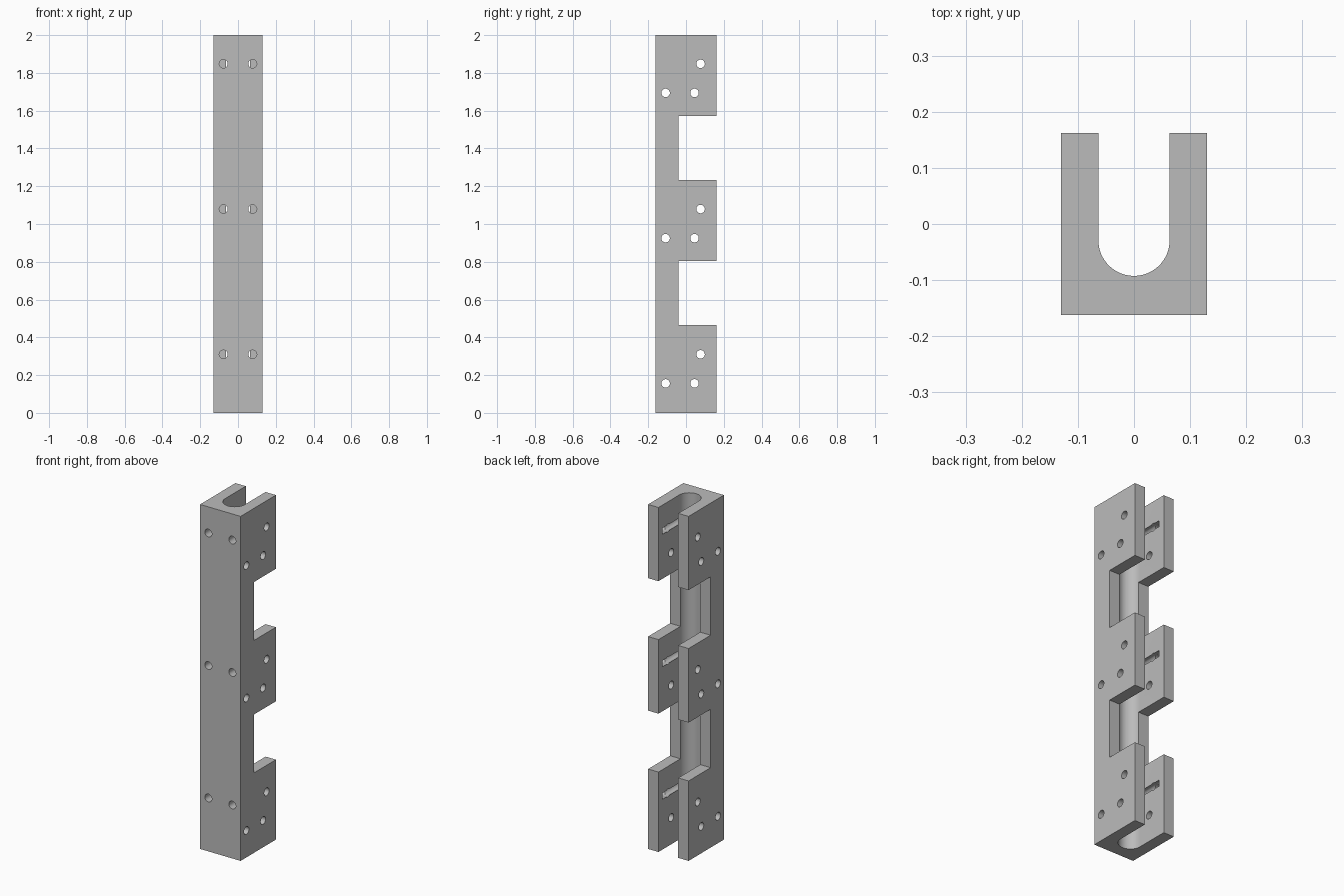
import bpy, bmesh, math
from mathutils import Matrix, Vector

cube = bpy.data.objects.get("Cube")
if cube:
    bpy.data.objects.remove(cube, do_unlink=True)

HALF_X, HALF_Y, HEIGHT = 0.13, 0.162, 2.0
SLOT_R, SLOT_Y = 0.0635, -0.029
HOLE_R = 0.0225
PITCH = 0.769

grey = bpy.data.materials.new("machined_grey")
grey.use_nodes = True
colour = (0.5, 0.5, 0.5, 1)
grey.diffuse_color = colour
grey.node_tree.nodes["Principled BSDF"].inputs["Base Color"].default_value = colour


def add_object(name, bm):
    bmesh.ops.recalc_face_normals(bm, faces=bm.faces)
    mesh = bpy.data.meshes.new(name)
    bm.to_mesh(mesh)
    bm.free()
    mesh.materials.append(grey)
    obj = bpy.data.objects.new(name, mesh)
    bpy.context.scene.collection.objects.link(obj)
    return obj


def add_cylinder(bm, start, end, r_start, r_end):
    """Cylinder or cone between two points."""
    start, end = Vector(start), Vector(end)
    axis = end - start
    turn = axis.to_track_quat('Z', 'Y').to_matrix().to_4x4()
    bmesh.ops.create_cone(bm, cap_ends=True, segments=32, radius1=r_start,
                          radius2=r_end, depth=axis.length,
                          matrix=Matrix.Translation((start + end) / 2) @ turn)


def add_box(bm, low, high):
    low, high = Vector(low), Vector(high)
    bmesh.ops.create_cube(bm, size=1, matrix=Matrix.Translation((low + high) / 2)
                          @ Matrix.Diagonal((*(high - low), 1)))


# U-shaped channel profile, extruded upwards
profile = [(-HALF_X, HALF_Y), (-HALF_X, -HALF_Y), (HALF_X, -HALF_Y),
           (HALF_X, HALF_Y), (SLOT_R, HALF_Y)]
steps = 32
for i in range(steps + 1):
    a = -math.pi * i / steps
    profile.append((SLOT_R * math.cos(a), SLOT_Y + SLOT_R * math.sin(a)))
profile.append((-SLOT_R, HALF_Y))
bm = bmesh.new()
base = bm.faces.new([bm.verts.new((x, y, 0)) for x, y in profile])
top = bmesh.ops.extrude_face_region(bm, geom=[base])
bmesh.ops.translate(bm, vec=(0, 0, HEIGHT),
                    verts=[v for v in top["geom"] if isinstance(v, bmesh.types.BMVert)])
channel = add_object("channel_block", bm)

# Cutters: wall notches, cross holes and blind front holes
notches, cross, blind = bmesh.new(), bmesh.new(), bmesh.new()
for i in range(2):
    z = 0.464 + i * PITCH
    add_box(notches, (-0.3, -0.04, z), (0.3, 0.3, z + 0.339))
for i in range(3):
    z = 0.156 + i * PITCH
    for y, dz in ((-0.108, 0), (0.045, 0), (0.077, 0.154)):
        add_cylinder(cross, (-0.3, y, z + dz), (0.3, y, z + dz), HOLE_R, HOLE_R)
    for x in (-0.077, 0.077):
        add_cylinder(blind, (x, -0.3, z + 0.154), (x, 0.125, z + 0.154), HOLE_R, HOLE_R)

for name, bm in (("notch_cutter", notches), ("cross_hole_cutter", cross),
                 ("front_hole_cutter", blind)):
    cutter = add_object(name, bm)
    cut = channel.modifiers.new(name, 'BOOLEAN')
    cut.operation = 'DIFFERENCE'
    cut.solver = 'EXACT'
    cut.object = cutter
    bpy.context.view_layer.objects.active = channel
    bpy.ops.object.modifier_apply(modifier=name)
    bpy.data.objects.remove(cutter, do_unlink=True)

# Smooth bores, crisp edges
bpy.ops.object.select_all(action='DESELECT')
channel.select_set(True)
bpy.context.view_layer.objects.active = channel
bpy.ops.object.shade_smooth_by_angle(angle=math.radians(30))
